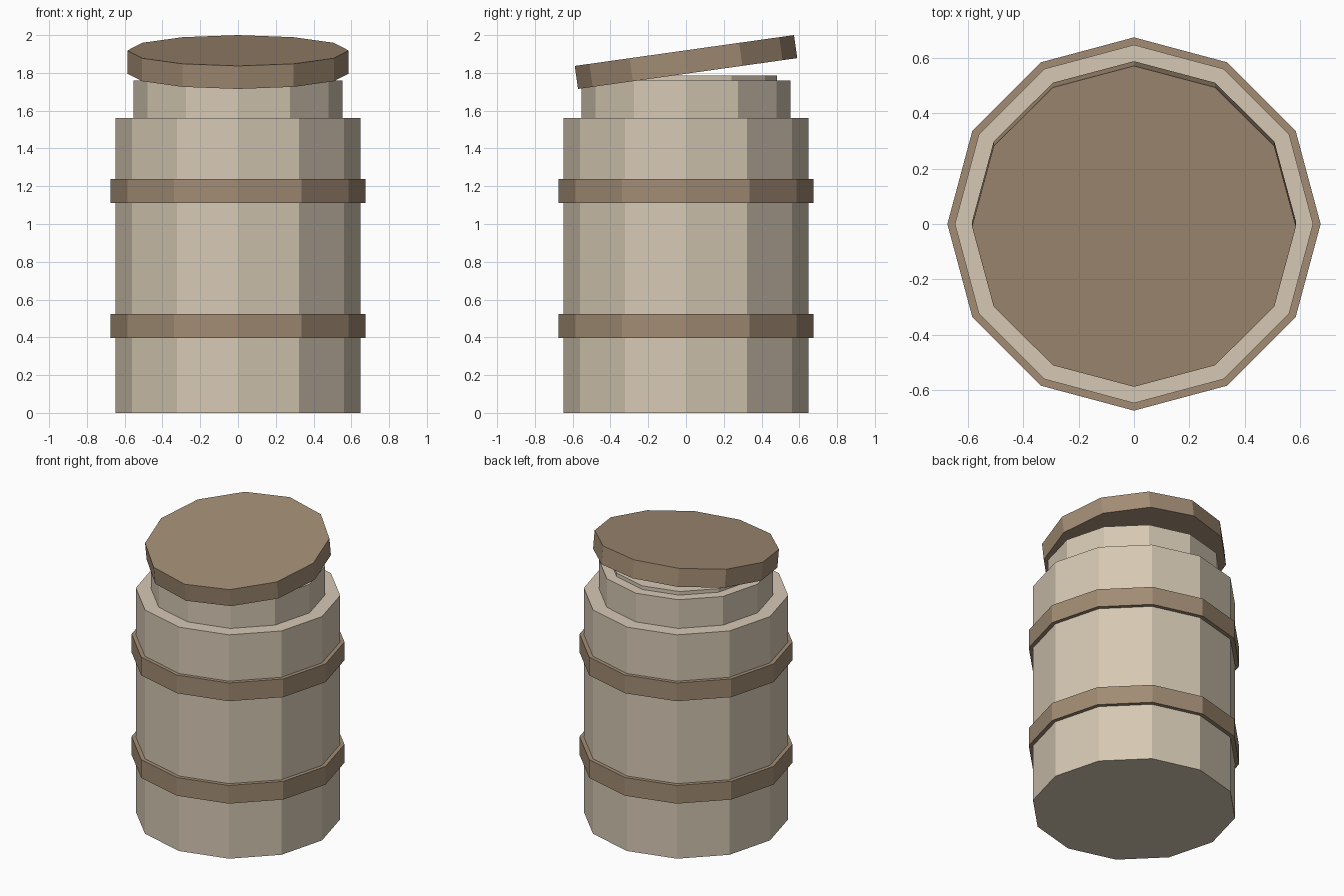
import bpy
import math

cube = bpy.data.objects.get("Cube")
if cube:
    bpy.data.objects.remove(cube, do_unlink=True)

SIDES = 12


def material(name, rgb):
    mat = bpy.data.materials.new(name)
    mat.use_nodes = True
    colour = (*rgb, 1.0)
    mat.diffuse_color = colour
    mat.node_tree.nodes["Principled BSDF"].inputs["Base Color"].default_value = colour
    return mat


def drum(name, radius, bottom, top, mat, tilt=0.0):
    """Flat-shaded twelve-sided cylinder with corners on the x and y axes."""
    bpy.ops.mesh.primitive_cylinder_add(
        vertices=SIDES, radius=radius, depth=top - bottom,
        location=(0, 0, (bottom + top) / 2), rotation=(tilt, 0, 0))
    obj = bpy.context.object
    obj.name = name
    obj.data.materials.append(mat)
    return obj


cream = material("pale_cream", (0.67, 0.58, 0.455))
brown = material("warm_brown", (0.36, 0.262, 0.174))

# Jar body, narrower neck and the raised plug in its mouth
drum("body", 0.648, 0.0, 1.56, cream)
drum("neck", 0.552, 1.56, 1.76, cream)
drum("mouth_plug", 0.483, 1.76, 1.785, cream)

# Two hoops around the body
for name, bottom in (("lower_band", 0.396), ("upper_band", 1.11)):
    drum(name, 0.675, bottom, bottom + 0.127, brown)

# Lid resting askew, raised at the back
drum("lid", 0.586, 1.796, 1.919, brown, tilt=math.radians(8))
